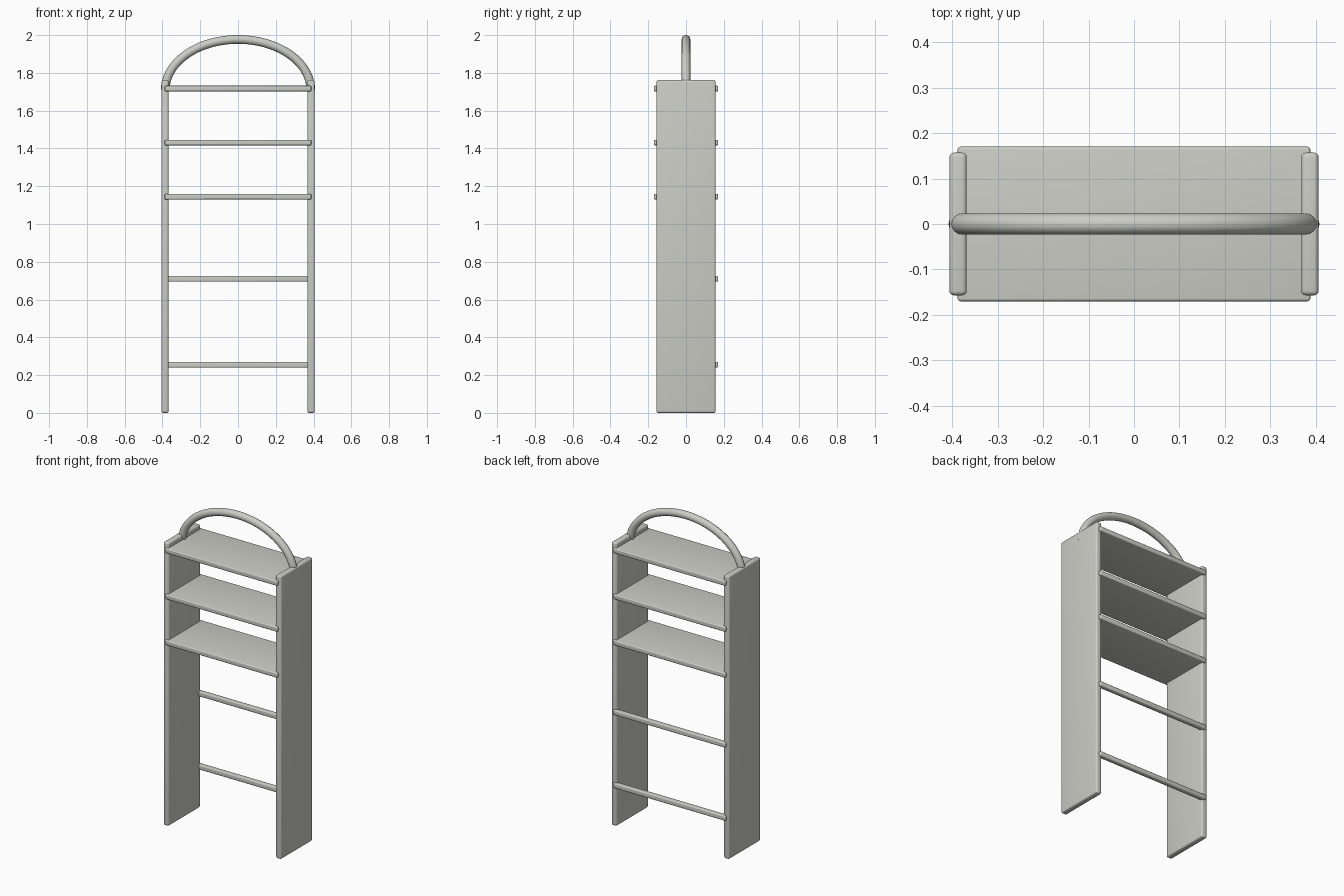
import bpy
import math

cube = bpy.data.objects.get("Cube")
if cube:
    bpy.data.objects.remove(cube, do_unlink=True)

# Single pale grey finish
paint = bpy.data.materials.new("pale_warm_grey")
paint.use_nodes = True
colour = (0.61, 0.61, 0.565, 1)
paint.diffuse_color = colour
paint.node_tree.nodes["Principled BSDF"].inputs["Base Color"].default_value = colour


def finish(obj):
    obj.data.materials.append(paint)
    bpy.ops.object.select_all(action="DESELECT")
    obj.select_set(True)
    bpy.context.view_layer.objects.active = obj
    bpy.ops.object.shade_smooth_by_angle(angle=math.radians(35))


def board(name, centre, size, radius):
    """Box with softly rounded edges."""
    bpy.ops.mesh.primitive_cube_add(size=1, location=centre)
    obj = bpy.context.object
    obj.name = name
    obj.scale = size
    bpy.ops.object.transform_apply(location=False, rotation=False, scale=True)
    bevel = obj.modifiers.new("rounded_edges", "BEVEL")
    bevel.width = radius
    bevel.segments = 4
    bpy.ops.object.modifier_apply(modifier=bevel.name)
    finish(obj)


# Side panels
for side, sign in (("left", 1), ("right", -1)):
    board(f"{side}_side_panel", (sign * 0.387, 0, 0.881), (0.038, 0.314, 1.762), 0.01)

# Shelves poke slightly past the panels at front and back
for name, z in (("top", 1.717), ("middle", 1.431), ("lower", 1.145)):
    board(f"{name}_shelf", (0, 0, z), (0.776, 0.34, 0.03), 0.006)

# Back rails
for name, z in (("upper", 0.71), ("lower", 0.255)):
    board(f"{name}_back_rail", (0, 0.155, z), (0.776, 0.03, 0.03), 0.006)

# Arched handle, half an ellipse seated in the side panels
curve = bpy.data.curves.new("arched_handle", "CURVE")
curve.dimensions = "3D"
curve.bevel_depth = 0.023
curve.bevel_resolution = 6
curve.use_fill_caps = True
steps = 48
path = curve.splines.new("POLY")
path.points.add(steps)
for i, point in enumerate(path.points):
    a = math.pi * i / steps
    point.co = (0.385 * math.cos(a), 0, 1.71 + 0.267 * math.sin(a), 1)
handle = bpy.data.objects.new("arched_handle", curve)
bpy.context.collection.objects.link(handle)
bpy.ops.object.select_all(action="DESELECT")
handle.select_set(True)
bpy.context.view_layer.objects.active = handle
bpy.ops.object.convert(target="MESH")
finish(bpy.context.object)
